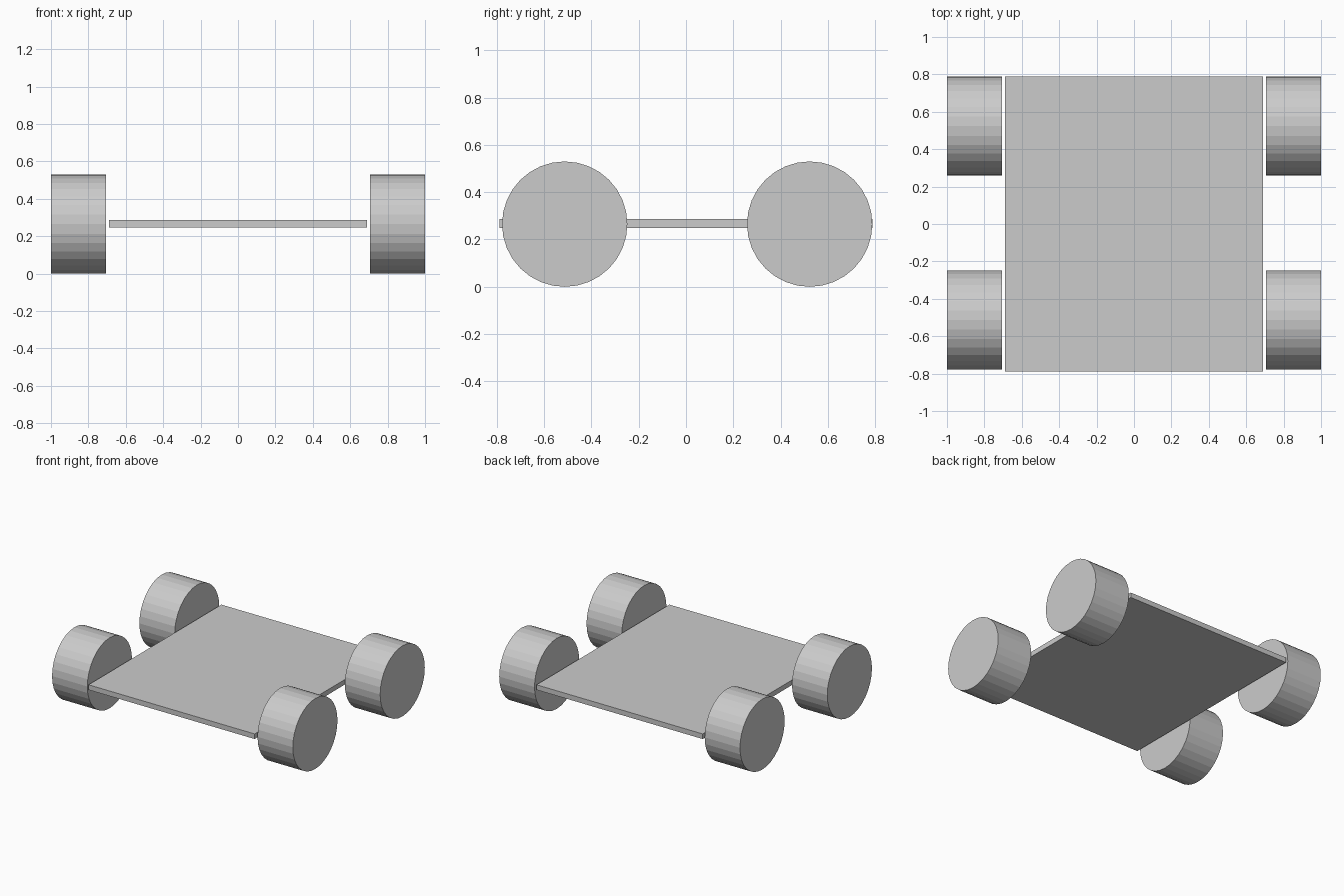
import bpy
from math import pi

if "Cube" in bpy.data.objects:
    bpy.data.objects.remove(bpy.data.objects["Cube"])

RADIUS, WIDTH = 0.265, 0.293

# Thin flat chassis plate
bpy.ops.mesh.primitive_cube_add(size=1, location=(0, 0, 0.267))
plate = bpy.context.object
plate.name = "chassis_plate"
plate.scale = (1.38, 1.576, 0.038)
bpy.ops.object.transform_apply(location=False, rotation=False, scale=True)


def wheel(name, side, y):
    """Flat-shaded solid wheel with its axle along x."""
    bpy.ops.mesh.primitive_cylinder_add(
        vertices=32, radius=RADIUS, depth=WIDTH,
        location=(side * (1 - WIDTH / 2), y, RADIUS), rotation=(0, pi / 2, 0))
    bpy.context.object.name = name


# Four wheels, one pair at each end
for end, y in (("front", -0.513), ("rear", 0.523)):
    for label, side in (("left", -1), ("right", 1)):
        wheel(f"{end}_{label}_wheel", side, y)
